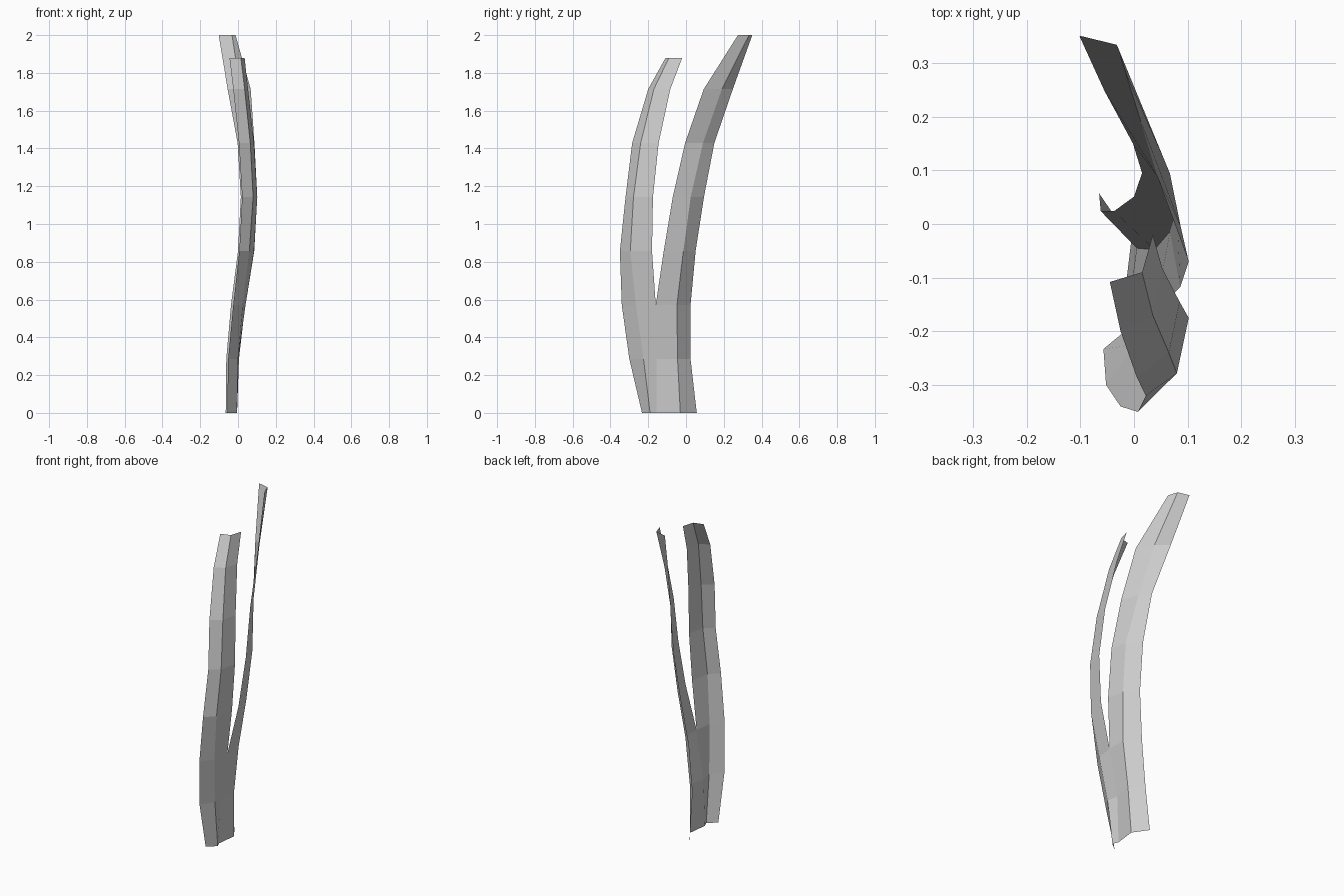
import bpy
import bmesh

# Remove the default cube if present
default_cube = bpy.data.objects.get("Cube")
if default_cube:
    bpy.data.objects.remove(default_cube, do_unlink=True)

# Single matte grey for the whole plant
grey = bpy.data.materials.new("leaf grey")
grey.use_nodes = True
grey.diffuse_color = (0.6, 0.6, 0.6, 1)
shader = next(n for n in grey.node_tree.nodes if n.type == 'BSDF_PRINCIPLED')
shader.inputs["Base Color"].default_value = grey.diffuse_color

# Evenly spaced rings; the front blade is cut short at its tip
STEP = 2 / 7
back_heights = [ring * STEP for ring in range(8)]
front_heights = back_heights[:-1] + [1.88]

# Rails run from root to tip as (x, y) in hundredths of a unit
shared_root = [(-2, -15.5), (-1, -15.5), (4, -16)]

front_outer = [(-5.7, -23.3), (-5.2, -30), (-2.5, -34), (0.7, -35),
               (2.2, -32), (0.5, -28.5), (-2.5, -20), (-4.5, -10.8)]
front_fold = [(-0.5, -19), (0, -22.5), (2.5, -26.5), (6, -29.5),
              (8, -27.8), (6.5, -24), (3.5, -17), (1.5, -9)]
front_inner = shared_root + [(8.5, -18), (10.2, -17.5), (8.5, -14.5),
                             (5.3, -8.3), (3.5, -2)]

back_inner = shared_root + [(8.6, -11.8), (10.2, -7), (8.7, -0.5),
                            (6.7, 9.4), (-1.3, 27.5)]
back_fold = [(-0.5, -3), (0.5, -4.5), (3.8, -4.8), (6.7, -1.4),
             (8, 2.5), (4.3, 9), (1.3, 19), (-3.2, 33.4)]
back_outer = [(-6.5, 5.7), (-6.2, 2.4), (-3.7, 2.4), (0, 5.1),
              (1.5, 9.5), (-0.2, 15), (-5.5, 24.8), (-10.2, 35.1)]


def add_blade(mesh, rails, heights):
    """Loft quads between neighbouring rails, leaving the sheet open."""
    columns = [[mesh.verts.new((x / 100, y / 100, z))
                for (x, y), z in zip(rail, heights)] for rail in rails]
    for left, right in zip(columns, columns[1:]):
        for low in range(len(heights) - 1):
            high = low + 1
            mesh.faces.new((left[low], right[low], right[high], left[high]))


# Two folded blades joined along the root seam
mesh = bmesh.new()
add_blade(mesh, (front_outer, front_fold, front_inner), front_heights)
add_blade(mesh, (back_inner, back_fold, back_outer), back_heights)
bmesh.ops.remove_doubles(mesh, verts=mesh.verts[:], dist=0.0005)

data = bpy.data.meshes.new("split_leaf")
mesh.to_mesh(data)
mesh.free()
data.materials.append(grey)
leaf = bpy.data.objects.new("split_leaf", data)
bpy.context.collection.objects.link(leaf)
